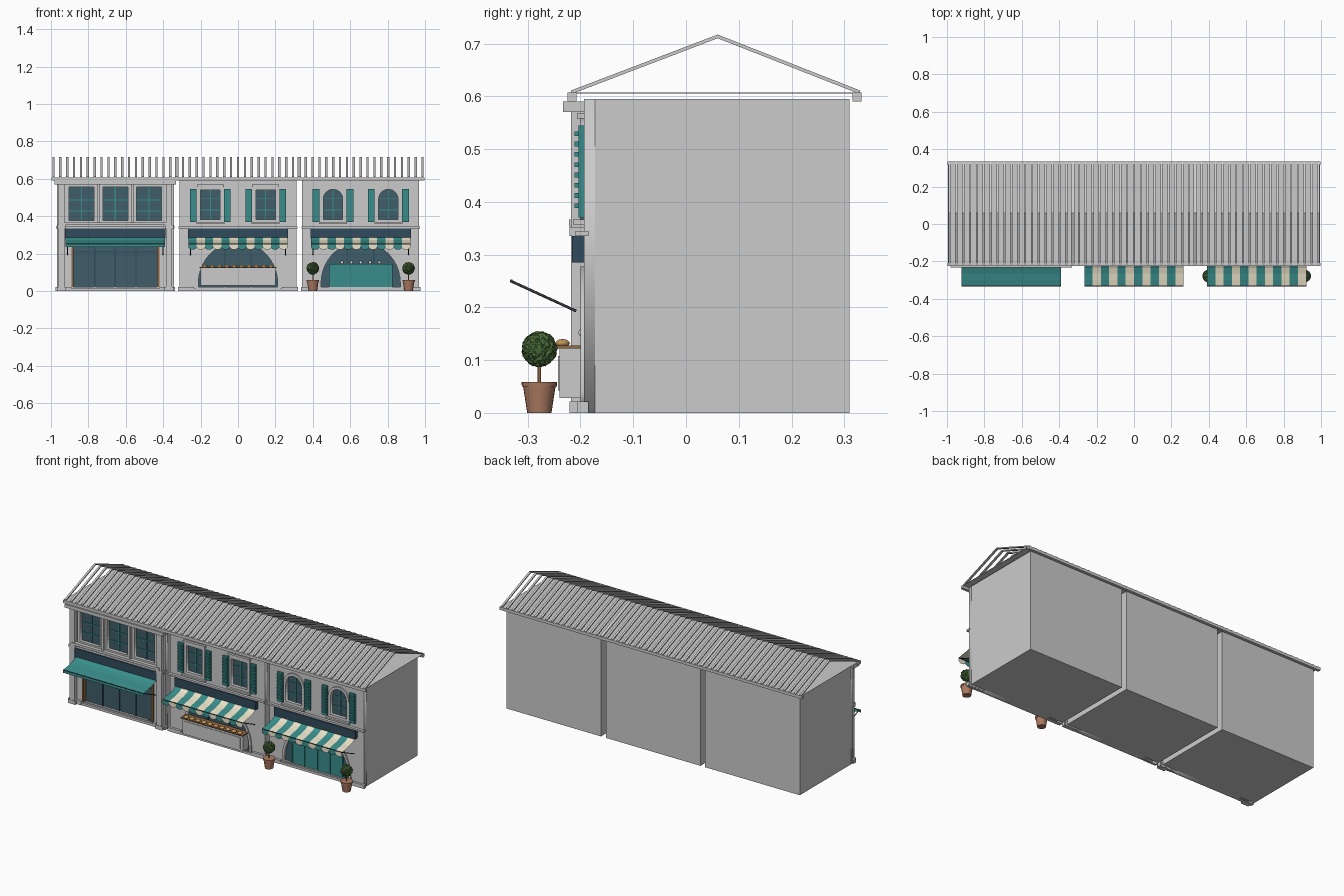
import bpy, bmesh, math, random
from mathutils import Vector

if "Cube" in bpy.data.objects:
    bpy.data.objects.remove(bpy.data.objects["Cube"])
random.seed(4)

def mat(name, *c):
    m = bpy.data.materials.new(name)
    m.diffuse_color = (*c, 1)
    m.use_nodes = True
    m.node_tree.nodes["Principled BSDF"].inputs["Base Color"].default_value = m.diffuse_color
    return m

TEAL = mat("teal", .04, .27, .26)
NAVY = mat("navy", .03, .07, .11)
GLASS = mat("glass", .05, .11, .14)
CREAM = mat("cream", .82, .76, .58)
CLAY = mat("clay", .42, .2, .12)
LEAF = mat("leaf", .07, .15, .04)
WOOD = mat("wood", .28, .14, .06)
CRUST = mat("crust", .55, .3, .09)
DARK = mat("iron", .04, .04, .05)
WHITE = mat("white", .85, .85, .8)

def link(name, bm, *mats):
    me = bpy.data.meshes.new(name)
    bm.to_mesh(me)
    bm.free()
    ob = bpy.data.objects.new(name, me)
    bpy.context.collection.objects.link(ob)
    for m in mats:
        if m:
            me.materials.append(m)
    return ob

def box(name, x0, x1, y0, y1, z0, z1, m=None):
    bm = bmesh.new()
    bmesh.ops.create_cube(bm, size=1)
    for v in bm.verts:
        v.co = ((x0 + x1) / 2 + v.co.x * (x1 - x0), (y0 + y1) / 2 + v.co.y * (y1 - y0),
                (z0 + z1) / 2 + v.co.z * (z1 - z0))
    return link(name, bm, m)

def panel(name, outline, holes, y0, y1, m=None):
    """Flat xz outline with holes, extruded between two depths."""
    cu = bpy.data.curves.new(name, 'CURVE')
    cu.dimensions, cu.fill_mode, cu.extrude = '2D', 'BOTH', (y1 - y0) / 2
    for pts in [outline] + holes:
        s = cu.splines.new('POLY')
        s.points.add(len(pts) - 1)
        for p, (x, z) in zip(s.points, pts):
            p.co = (x, z, 0, 1)
        s.use_cyclic_u = True
    tmp = bpy.data.objects.new("tmp", cu)
    me = bpy.data.meshes.new_from_object(tmp)
    bpy.data.objects.remove(tmp)
    me.materials.clear()
    if m:
        me.materials.append(m)
    ob = bpy.data.objects.new(name, me)
    bpy.context.collection.objects.link(ob)
    ob.rotation_euler.x = math.pi / 2
    ob.location.y = (y0 + y1) / 2
    return ob

def arch(cx, hw, z0, spring, rise=0, n=20):
    if not rise:
        return [(cx + hw, z0), (cx + hw, spring), (cx - hw, spring), (cx - hw, z0)]
    arc = [(cx + hw * math.cos(math.pi * i / n), spring + rise * math.sin(math.pi * i / n)) for i in range(n + 1)]
    return [(cx + hw, z0)] + arc + [(cx - hw, z0)]

def rod(name, a, b, r, m=None, r2=None, seg=10):
    a, b = Vector(a), Vector(b)
    bm = bmesh.new()
    bmesh.ops.create_cone(bm, cap_ends=True, segments=seg, radius1=r, radius2=r if r2 is None else r2,
                          depth=(b - a).length)
    for f in bm.faces:
        f.smooth = len(f.verts) == 4
    ob = link(name, bm, m)
    ob.rotation_euler = (b - a).to_track_quat('Z', 'Y').to_euler()
    ob.location = (a + b) / 2
    return ob

def ball(name, c, scale, m, sub=2, jitter=0):
    bm = bmesh.new()
    bmesh.ops.create_icosphere(bm, subdivisions=sub, radius=1)
    for v in bm.verts:
        k = 1 - random.random() * jitter
        v.co = Vector([c[i] + v.co[i] * scale[i] * k for i in range(3)])
    for f in bm.faces:
        f.smooth = not jitter
    return link(name, bm, m)

def awning(cx, stripes, scallop):
    prof = [(-.212, .285), (-.235, .272), (-.265, .263), (-.3, .257), (-.333, .25)]
    bm = bmesh.new()
    w = .53 / stripes
    for i in range(stripes):
        x0 = cx - .265 + i * w
        rows = [[bm.verts.new((x, y, z)) for x in (x0, x0 + w)] for y, z in prof]
        faces = [bm.faces.new((a[0], a[1], b[1], b[0])) for a, b in zip(rows, rows[1:])]
        # hanging valance, rounded at the bottom when scalloped
        drop = .014 if scallop else .0
        low = [bm.verts.new((x0 + w / 2 + w / 2 * math.cos(math.pi * k / 8), -.334,
                             .235 - drop * math.sin(math.pi * k / 8))) for k in range(9)]
        faces.append(bm.faces.new([rows[-1][0], rows[-1][1]] + low))
        for f in faces:
            f.material_index = i % 2
    link("awning_cloth", bm, TEAL, CREAM if stripes > 1 else TEAL)
    rod("awning_front_bar", (cx - .265, -.331, .25), (cx + .265, -.331, .25), .003, DARK)
    for s in (-1, 1):
        rod("awning_arm", (cx + s * .255, -.33, .249), (cx + s * .255, -.208, .193), .0025, DARK)
    box("sign_board", cx - .268, cx + .268, -.216, -.192, .285, .335, NAVY)

def shutter(cx):
    box("shutter", cx - .018, cx + .018, -.204, -.192, .37, .545, TEAL)
    for i in range(8):
        z = .388 + i * .0195
        box("shutter_slat", cx - .014, cx + .014, -.211, -.203, z, z + .009, TEAL)

def window(cx, hw, z0, spring, rise, bars):
    panel("window_glass", arch(cx, hw, z0, spring, rise), [], -.180, -.177, GLASS)
    t = .011
    panel("window_frame", arch(cx, hw + t, z0 - t, spring + (0 if rise else t), rise + t if rise else 0),
          [arch(cx, hw - .005, z0 + .005, spring - (0 if rise else .005), rise - .005 if rise else 0)],
          -.201, -.181)
    if bars:
        box("window_mullion", cx - .003, cx + .003, -.185, -.180, z0, spring + rise, TEAL)
        for z in (z0 + .055, z0 + .115):
            box("window_bar", cx - hw, cx + hw, -.185, -.180, z - .0025, z + .0025, TEAL)

FRONT, INNER = -.193, -.172
HW = .3125
for n, cx in enumerate((-.656, 0, .656)):
    # body and facade with openings
    box("house_body", cx - HW, cx + HW, INNER, .31, 0, .595)
    if n == 0:
        door = arch(cx, .235, .02, .285)
        wins = [(cx + d, .072, .372, .56, 0) for d in (-.18, 0, .18)]
    else:
        door = arch(cx, .215, .02, .04, .225)
        wins = [(cx + d, .057, .378, .545 if n == 1 else .49, 0 if n == 1 else .058) for d in (-.148, .148)]
    panel("facade_wall", arch(cx, HW, 0, .595), [door] + [arch(*w) for w in wins], FRONT, INNER)
    for w in wins:
        window(*w, bars=True)
    panel("shop_glass", door, [], -.180, -.177, GLASS)
    # string course and plinth
    box("string_course", cx - HW - .005, cx + HW + .005, -.209, -.185, .335, .345)
    for s in (-1, 1):
        a, b = sorted((cx + s * .235, cx + s * .32))
        box("plinth", a, b, -.207, -.185, 0, .022)
    box("threshold", cx - .24, cx + .24, -.205, -.185, 0, .014)
    awning(cx, 1 if n == 0 else 12, n > 0)

    if n == 0:
        # pilasters, cornice, timber shopfront
        box("cornice", cx - .325, cx + .325, -.233, -.18, .57, .59)
        box("upper_sill", cx - .29, cx + .29, -.222, -.185, .353, .367)
        for s in (-1, 1):
            p = cx + s * .288
            box("pilaster", p - .016, p + .016, -.218, -.185, 0, .575)
            box("pilaster_base", p - .024, p + .024, -.221, -.185, 0, .022)
            box("pilaster_cap", p - .022, p + .022, -.221, -.185, .335, .352)
            box("shop_jamb", cx + s * .229 - .006, cx + s * .229 + .006, -.2, -.178, .02, .285, WOOD)
        for d in (-.09, .09):
            box("window_pier", cx + d - .006, cx + d + .006, -.212, -.19, .367, .57)
        for d in (-.11, 0, .11):
            box("shop_mullion", cx + d - .003, cx + d + .003, -.186, -.180, .02, .285, NAVY)
        box("shop_transom", cx - .225, cx + .225, -.186, -.180, .205, .211, NAVY)
    else:
        panel("arch_trim", arch(cx, .227, .014, .04, .237), [arch(cx, .212, .0145, .04, .222)], -.2, -.185)
        for w in wins:
            for s in (-1, 1):
                shutter(w[0] + s * .091)
            box("window_sill", w[0] - .075, w[0] + .075, -.214, -.19, .357, .367)
            if n == 1:
                box("window_lintel", w[0] - .072, w[0] + .072, -.207, -.19, .557, .568)
        for d in (-.07, .07):
            box("shop_mullion", cx + d - .003, cx + d + .003, -.186, -.180, .02, .25, NAVY)
    if n == 1:
        # bakery counter with loaves
        box("counter", cx - .2, cx + .2, -.24, -.185, .028, .122)
        box("counter_panel", cx - .185, cx + .185, -.243, -.238, .042, .108)
        box("counter_tray", cx - .205, cx + .205, -.25, -.19, .122, .128, WOOD)
        for i in range(10):
            ball("loaf", (cx - .178 + i * .0395, -.234, .132), (.015, .014, .008), CRUST)
    if n == 2:
        # panelled doors, lamps and potted topiary
        box("door_panel", cx - .165, cx + .165, -.190, -.178, .02, .145, TEAL)
        for d in (-.165, -.083, 0, .083, .165):
            box("door_stile", cx + d - .004, cx + d + .004, -.195, -.185, .02, .145, TEAL)
        for i in range(5):
            ball("lamp", (cx - .1 + i * .05, -.195, .152), (.009, .009, .009), WHITE)
        for s in (-1, 1):
            x, y = cx + s * .256, -.278
            rod("pot", (x, y, 0), (x, y, .058), .023, CLAY, .032, 24)
            rod("pot_rim", (x, y, .05), (x, y, .059), .033, CLAY, .034, 24)
            rod("trunk", (x, y, .05), (x, y, .1), .003, WOOD)
            ball("topiary", (x, y, .121), (.035, .035, .035), LEAF, 4, .16)

    # open row of slender roof ribs, mirrored over the ridge
    bm = bmesh.new()
    for i in range(19):
        x = cx - .331 + i * .662 / 18
        sec = [(-.218, .604), (.06, .71), (.33, .604), (.33, .611), (.06, .717), (-.218, .611)]
        L, R = [[bm.verts.new((x + d, y, z)) for y, z in sec] for d in (-.006, .006)]
        for k in range(6):
            j = (k + 1) % 6
            bm.faces.new((L[k], L[j], R[j], R[k]))
        for q in ((0, 1, 4, 5), (1, 2, 3, 4)):
            bm.faces.new([L[k] for k in q][::-1])
            bm.faces.new([R[k] for k in q])
    bmesh.ops.recalc_face_normals(bm, faces=bm.faces)
    link("roof_ribs", bm)

# flat roof deck and eave beams across the terrace
box("roof_deck", -.995, .995, -.215, .325, .6055, .607)
box("front_eave_beam", -.998, .998, -.225, -.208, .59, .607)
box("back_eave_beam", -.998, .998, .316, .333, .59, .607)
